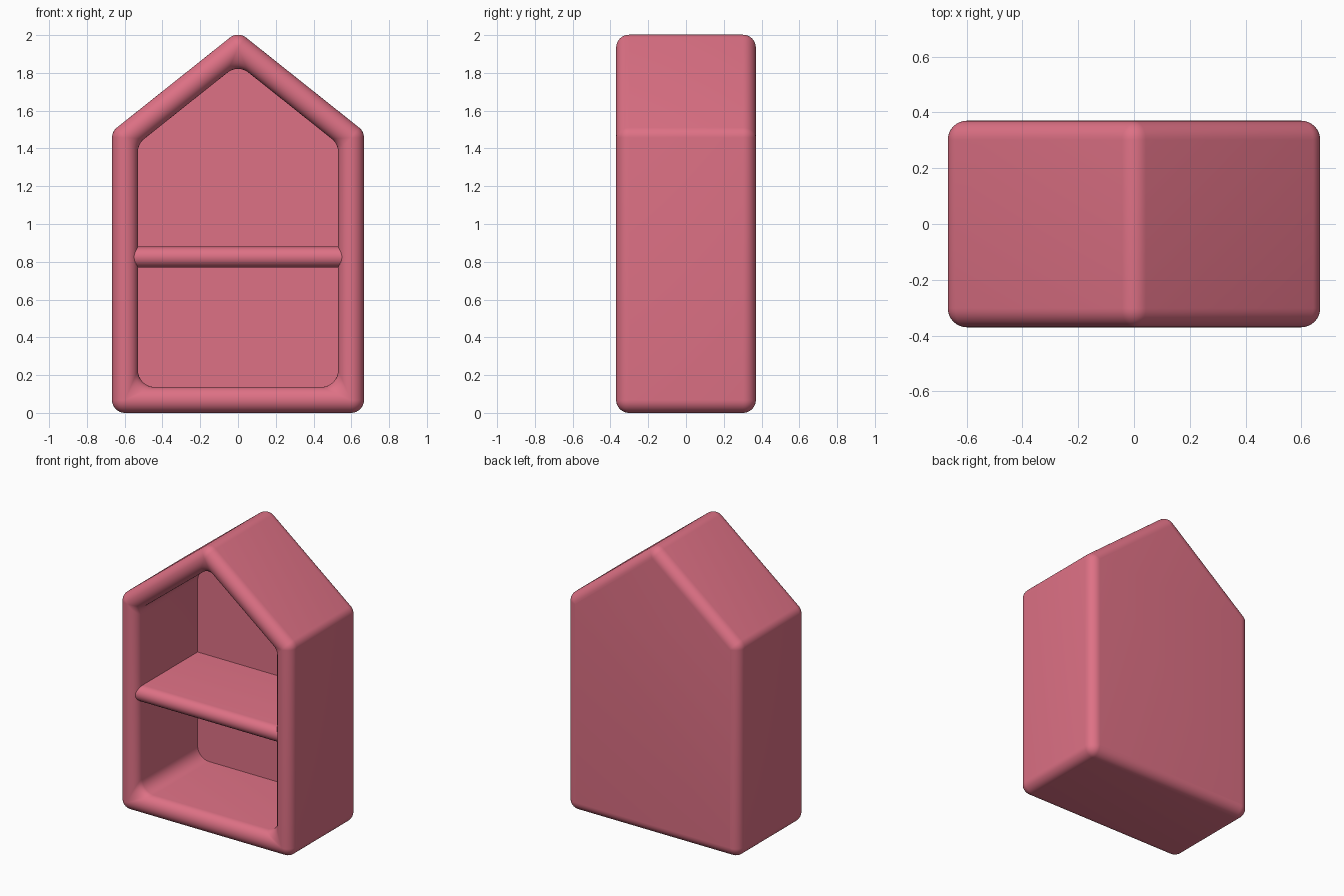
import bpy, bmesh, math
from mathutils import Vector

if "Cube" in bpy.data.objects:
    bpy.data.objects.remove(bpy.data.objects["Cube"])

pink = bpy.data.materials.new("rose_pink")
pink.diffuse_color = (0.73, 0.165, 0.235, 1)
pink.use_nodes = True
pink.node_tree.nodes["Principled BSDF"].inputs["Base Color"].default_value = pink.diffuse_color

# House outline (x, z), counter-clockwise, before corner rounding
HOUSE = [Vector(p) for p in ((-0.667, 0), (0.667, 0), (0.667, 1.49),
                             (0, 2.021), (-0.667, 1.49))]
R = 0.0685          # half of the wall thickness = edge rounding
Y = 0.37            # half depth
BACK = 0.31         # inner face of the back panel


def outline(d, r, steps=8):
    """House outline moved inward by d, with corners rounded to radius r."""
    pts = []
    n = len(HOUSE)
    for i, v in enumerate(HOUSE):
        e1 = (v - HOUSE[i - 1]).normalized()
        e2 = (HOUSE[(i + 1) % n] - v).normalized()
        n1, n2 = Vector((e1.y, -e1.x)), Vector((e2.y, -e2.x))
        c = v - (n1 + n2) / (1 + n1.dot(n2)) * (d + r)
        a = math.atan2(n1.y, n1.x)
        turn = math.acos(max(-1, min(1, n1.dot(n2))))
        for k in range(steps + 1):
            t = a + turn * k / steps
            pts.append(c + r * Vector((math.cos(t), math.sin(t))))
    return pts


def finish(name, bm):
    bmesh.ops.recalc_face_normals(bm, faces=bm.faces)
    me = bpy.data.meshes.new(name)
    bm.to_mesh(me)
    bm.free()
    me.materials.append(pink)
    for p in me.polygons:
        p.use_smooth = True
    me.set_sharp_from_angle(angle=math.radians(40))
    ob = bpy.data.objects.new(name, me)
    bpy.context.collection.objects.link(ob)


def loft(name, rings):
    """Skin closed rings of 3D points and cap both ends."""
    bm = bmesh.new()
    rows = [[bm.verts.new(p) for p in ring] for ring in rings]
    m = len(rows[0])
    for a, b in zip(rows, rows[1:]):
        for i in range(m):
            j = (i + 1) % m
            bm.faces.new((a[i], a[j], b[j], b[i]))
    bm.faces.new(rows[0])
    bm.faces.new(rows[-1])
    finish(name, bm)


# House shell: rounded back edge, outer wall, rounded front rim, inner wall, back panel
stations = []       # (inset, corner radius, y)
for k in range(9):
    t = math.pi / 2 * (1 - k / 8)
    d = R * (1 - math.cos(t))
    stations.append((d, max(R - d, 0.002), Y - R + R * math.sin(t)))
for k in range(17):
    t = math.pi * k / 16
    d = R * (1 - math.cos(t))
    r = R - d if d < R else (d - R) * 1.3
    stations.append((d, max(r, 0.002), -Y + R - R * math.sin(t)))
stations.append((2 * R, 1.3 * R, BACK))
loft("house_shell", [[(p.x, y, p.y) for p in outline(d, r)] for d, r, y in stations])

# Shelf with a rounded front edge, ends buried in the side walls
H, ZC, FRONT = 0.055, 0.825, -0.35
profile = [(BACK + 0.02, ZC + H)]
for k in range(13):
    t = math.pi / 2 + math.pi * k / 12
    profile.append((FRONT + H + H * math.cos(t), ZC + H * math.sin(t)))
profile.append((BACK + 0.02, ZC - H))
loft("shelf", [[(x, y, z) for y, z in profile] for x in (-0.59, 0.59)])
